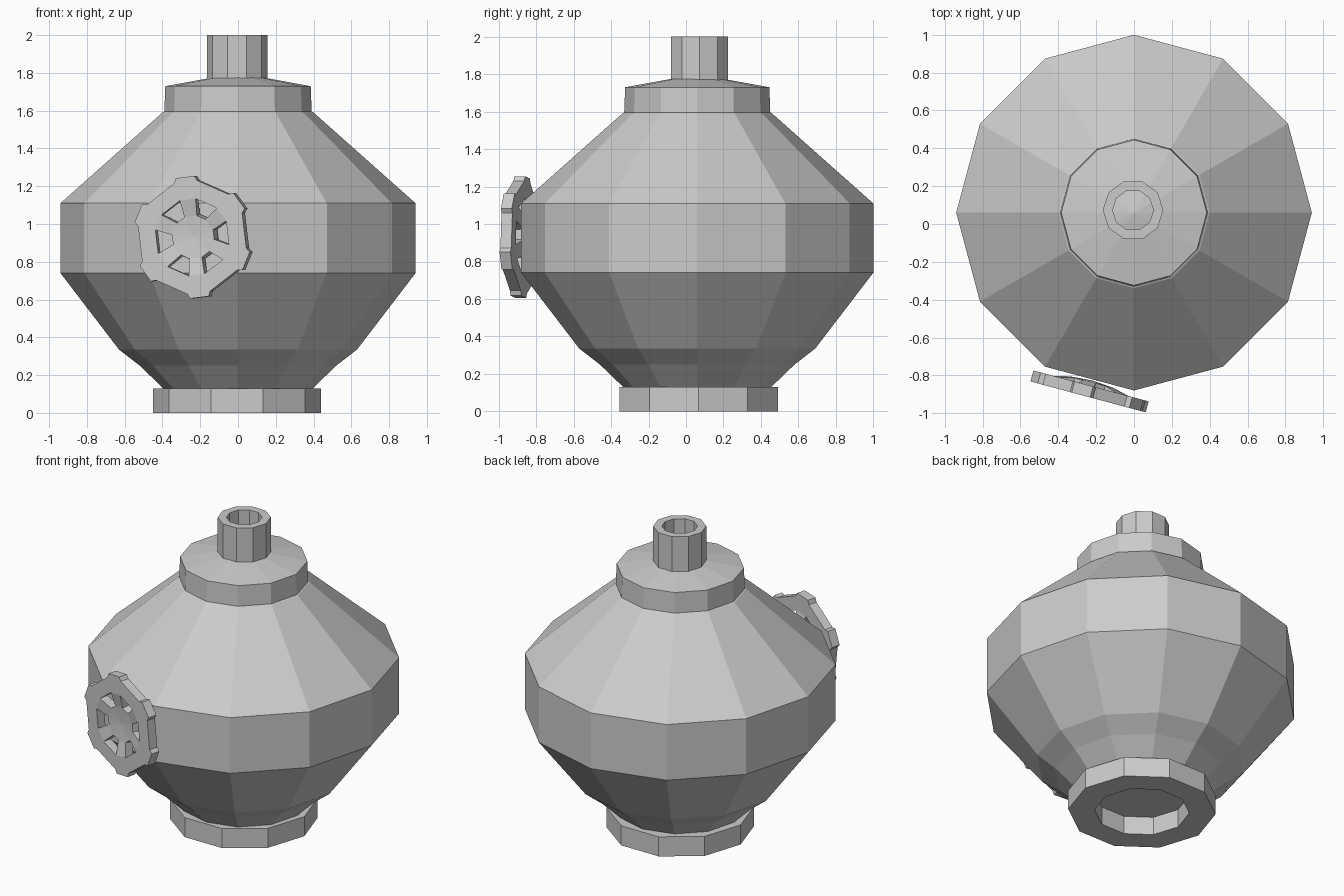
import bpy, bmesh
from math import cos, sin, radians, pi

if "Cube" in bpy.data.objects:
    bpy.data.objects.remove(bpy.data.objects["Cube"])


def make_object(name, verts, faces):
    mesh = bpy.data.meshes.new(name)
    mesh.from_pydata(verts, [], faces)
    bm = bmesh.new()
    bm.from_mesh(mesh)
    bmesh.ops.remove_doubles(bm, verts=bm.verts, dist=1e-5)
    bmesh.ops.recalc_face_normals(bm, faces=bm.faces)
    bm.to_mesh(mesh)
    bm.free()
    obj = bpy.data.objects.new(name, mesh)
    bpy.context.collection.objects.link(obj)
    return obj


def lathe(name, profile, sides, cx, cy, closed=False):
    """Spin (radius, z) points around a vertical axis."""
    n = len(profile)
    verts = [(cx + r * cos(2 * pi * i / sides), cy + r * sin(2 * pi * i / sides), z)
             for i in range(sides) for r, z in profile]
    faces = []
    for i in range(sides):
        a, b = i * n, (i + 1) % sides * n
        for j in range(n if closed else n - 1):
            k = (j + 1) % n
            quad = [a + j, b + j, b + k, a + k]
            if profile[j][0] == 0:
                quad = [a + j, b + k, a + k]
            elif profile[k][0] == 0:
                quad = [a + j, b + j, a + k]
            faces.append(quad)
    return make_object(name, verts, faces)


# Vessel body with shoulder, collar and shallow conical cap
lathe("vessel_body", [(0, 0.12), (0.385, 0.12), (0.52, 0.25), (0.63, 0.335), (0.94, 0.74),
                      (0.94, 1.11), (0.40, 1.59), (0.39, 1.595), (0.385, 1.73), (0, 1.80)],
      12, 0, 0.06)

# Hollow neck and foot ring
lathe("neck_pipe", [(0.16, 1.76), (0.16, 2.0), (0.108, 2.0), (0.108, 1.76)],
      10, -0.005, 0.073, True)
lathe("foot_ring", [(0.445, 0), (0.445, 0.13), (0.285, 0.13), (0.285, 0)],
      10, -0.005, 0.068, True)

# Handwheel: six spokes, six windows, six grip knobs, hub dished towards the body
rings = [(0.12, 17, -0.02), (0.207, 12, 0), (0.302, 12, 0), (0.325, 9, 0)]
verts, faces = [(0, 0, -0.03)], []
for r, half, depth in rings:
    for s in range(6):
        for side in (-1, 1):
            t = radians(97 + 60 * s + side * half)
            verts.append((r * cos(t), r * sin(t), depth))
for i in range(12):
    j = (i + 1) % 12
    faces.append((0, 1 + i, 1 + j))
    for k in range(3):
        if k == 1 or i % 2 == 0:
            a, b = 1 + 12 * k, 13 + 12 * k
            faces.append((a + i, b + i, b + j, a + j))
wheel = make_object("handwheel", verts, faces)
wheel.location = (-0.235, -0.885, 0.93)
wheel.rotation_euler = (radians(90), 0, radians(-15))
thick = wheel.modifiers.new("thickness", "SOLIDIFY")
thick.thickness = 0.06
thick.offset = 0
